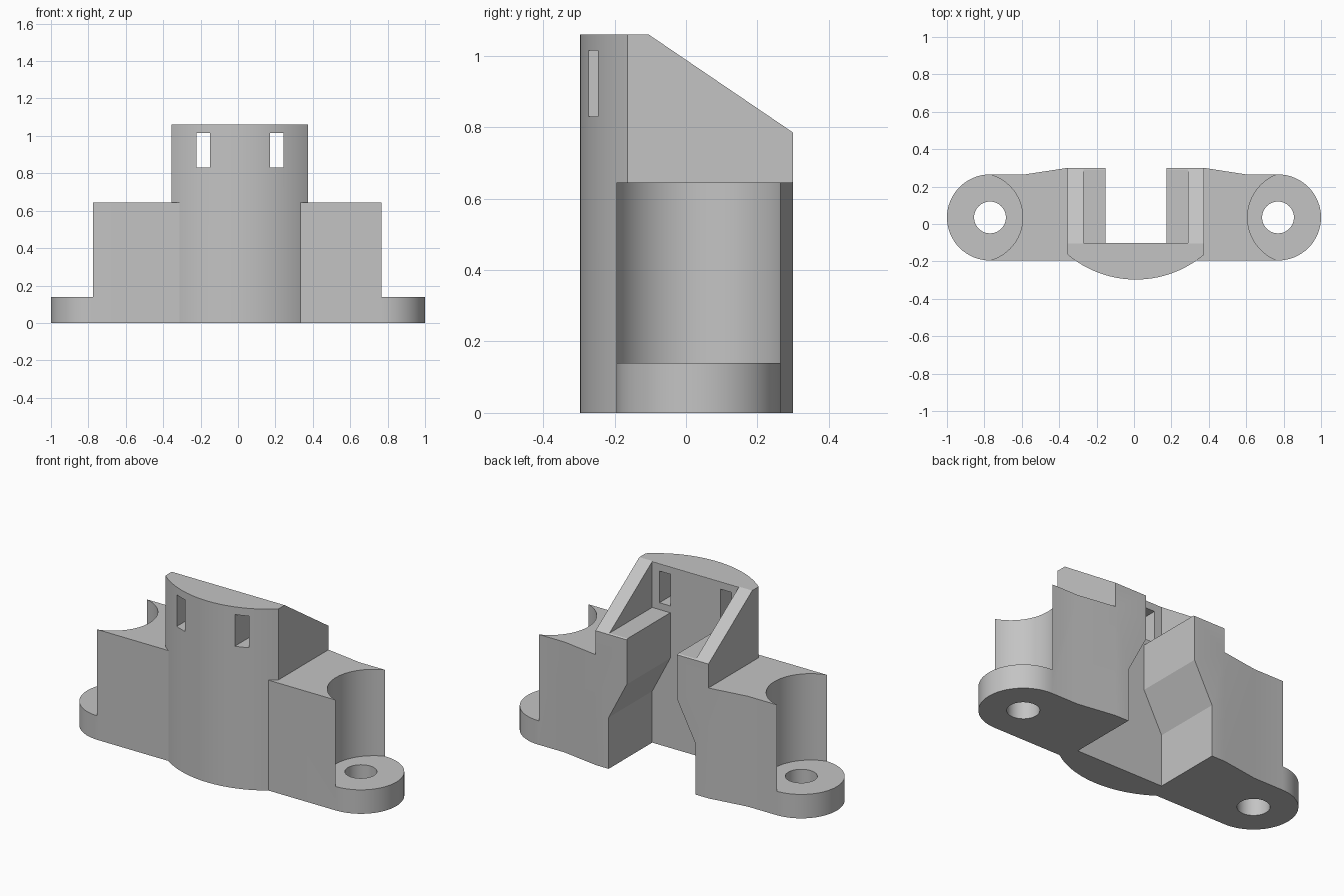
import bpy, bmesh
from math import sin, cos, pi, asin, radians

if "Cube" in bpy.data.objects:
    bpy.data.objects.remove(bpy.data.objects["Cube"])

grey = bpy.data.materials.new("plain grey")
grey.use_nodes = True
GREY = (0.55, 0.55, 0.55, 1)
grey.diffuse_color = GREY
grey.node_tree.nodes["Principled BSDF"].inputs["Base Color"].default_value = GREY


def arc(cx, cy, r, a0, a1, n):
    return [(cx + r * cos(a0 + (a1 - a0) * i / n),
             cy + r * sin(a0 + (a1 - a0) * i / n)) for i in range(n + 1)]


def circle(cx, cy, r, n=64):
    return arc(cx, cy, r, 0, 2 * pi, n)[:-1]


def prism(name, outline, axis, lo, hi):
    """Extrude a 2D outline along an axis from lo to hi."""
    place = {"x": lambda a, b, t: (t, a, b),
             "y": lambda a, b, t: (a, t, b),
             "z": lambda a, b, t: (a, b, t)}[axis]
    bm = bmesh.new()
    low = [bm.verts.new(place(a, b, lo)) for a, b in outline]
    high = [bm.verts.new(place(a, b, hi)) for a, b in outline]
    bm.faces.new(low)
    bm.faces.new(high)
    for i in range(len(low)):
        j = (i + 1) % len(low)
        bm.faces.new((low[i], low[j], high[j], high[i]))
    bmesh.ops.recalc_face_normals(bm, faces=bm.faces)
    mesh = bpy.data.meshes.new(name)
    bm.to_mesh(mesh)
    bm.free()
    mesh.materials.append(grey)
    obj = bpy.data.objects.new(name, mesh)
    bpy.context.collection.objects.link(obj)
    return obj


def combine(target, tool, operation):
    """Apply a boolean and discard the tool."""
    mod = target.modifiers.new("combine", "BOOLEAN")
    mod.object, mod.operation, mod.solver = tool, operation, "EXACT"
    bpy.context.view_layer.objects.active = target
    bpy.ops.object.modifier_apply(modifier=mod.name)
    bpy.data.objects.remove(tool)


MID = 0.01           # centre line of the tower
LUG_X, LUG_Y, LUG_R = 0.77, 0.035, 0.23
HALF = 0.365         # half width of the tower
WIDE, NARROW = 0.28, 0.163

# Flanged block with rounded ends and a raised back
footprint = (arc(LUG_X, LUG_Y, LUG_R, -pi / 2, pi / 2, 32)
             + [(0.6, 0.265), (MID + HALF, 0.3), (MID - HALF, 0.3), (-0.585, 0.265)]
             + arc(-LUG_X, LUG_Y, LUG_R, pi / 2, 3 * pi / 2, 32))
body = prism("mounting_body", footprint, "z", 0, 0.645)

# Bolt clearance above each lug, leaving a thin flange
for x, r in ((-0.832, 0.237), (0.853, 0.246)):
    combine(body, prism("clearance", circle(x, LUG_Y, r, 96), "z", 0.14, 1), "DIFFERENCE")

# Tower with a bowed front
R = 0.566
bow = asin(HALF / R)
bowed = arc(MID, 0.269, R, -pi / 2 - bow, -pi / 2 + bow, 40)
tower = prism("tower", bowed + [(MID + HALF, 0.3), (MID - HALF, 0.3)], "z", 0, 1.06)
slope = [(-0.105, 1.06), (0.3, 0.785), (0.5, 0.649), (0.5, 1.3), (-0.105, 1.3)]
combine(tower, prism("slope", slope, "x", -1, 1), "DIFFERENCE")
combine(body, tower, "UNION")

# Stepped slot open to the back
half_slot = [(WIDE, -0.1), (WIDE, 0.3), (NARROW, 0.525),
             (NARROW, 0.79), (WIDE, 0.79), (WIDE, 1.3)]
slot = ([(MID + w, z) for w, z in half_slot]
        + [(MID - w, z) for w, z in reversed(half_slot)])
combine(body, prism("slot", slot, "y", -0.102, 0.5), "DIFFERENCE")

# Bolt holes and front windows
for side in (-1, 1):
    hole = circle(side * LUG_X, LUG_Y, 0.085, 48)
    combine(body, prism("bolt_hole", hole, "z", -0.1, 0.3), "DIFFERENCE")
    x0, x1 = MID + side * 0.161, MID + side * 0.233
    window = [(x0, 0.83), (x1, 0.83), (x1, 1.015), (x0, 1.015)]
    combine(body, prism("window", window, "y", -0.5, -0.05), "DIFFERENCE")

bpy.ops.object.select_all(action="DESELECT")
body.select_set(True)
bpy.context.view_layer.objects.active = body
bpy.ops.object.shade_smooth_by_angle(angle=radians(25))
